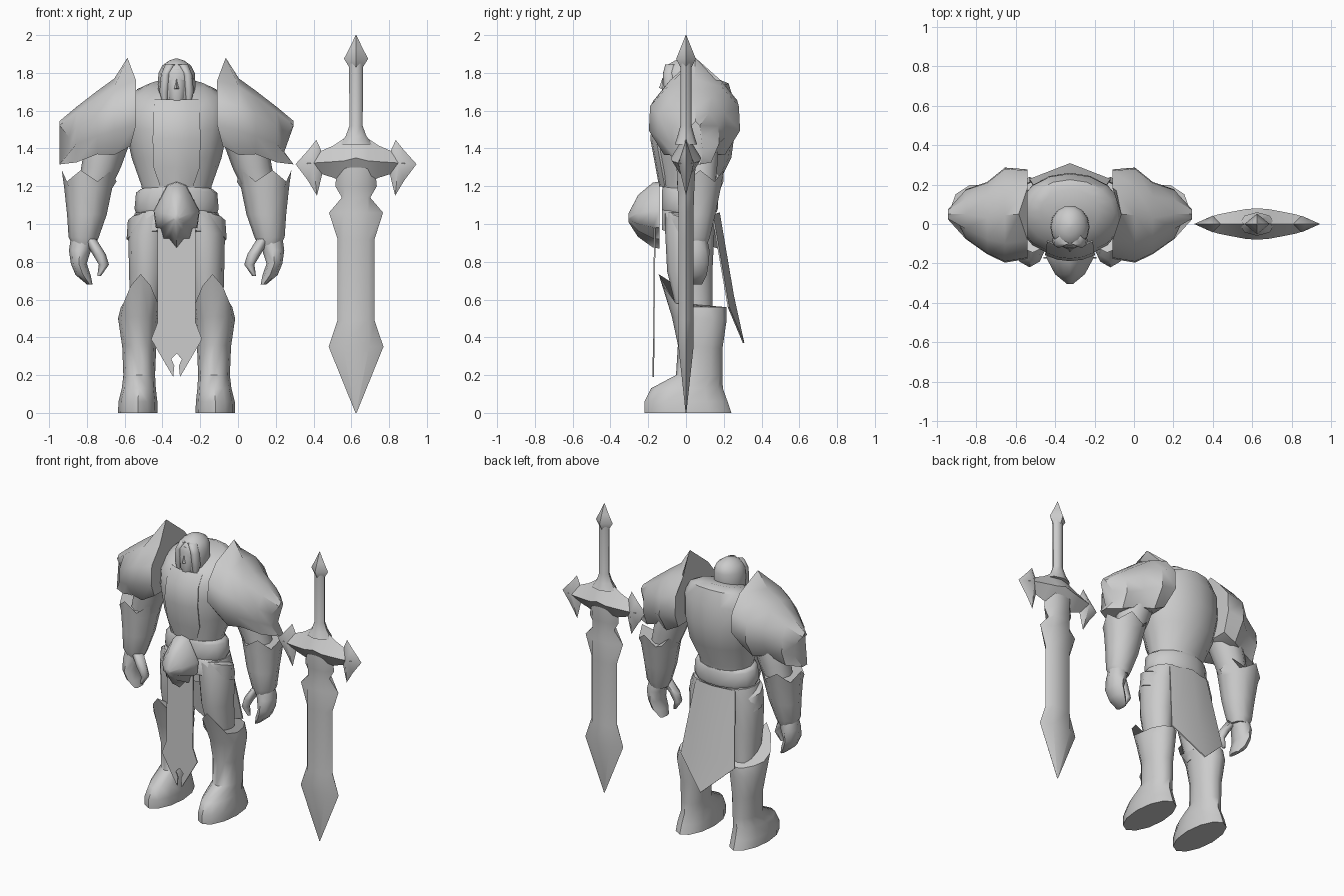
import bpy, bmesh, math

FIG, SWORD = -0.325, 0.625   # x centres of the figure and the sword
grey = bpy.data.materials.new("plain_grey")
grey.diffuse_color = (0.6, 0.6, 0.6, 1)


def make(name, verts, faces, x0=FIG, mirror=False, thick=0.0, angle=45):
    me = bpy.data.meshes.new(name)
    me.from_pydata(verts, [], faces)
    bm = bmesh.new()
    bm.from_mesh(me)
    bmesh.ops.recalc_face_normals(bm, faces=bm.faces)
    bm.to_mesh(me)
    bm.free()
    me.materials.append(grey)
    ob = bpy.data.objects.new(name, me)
    ob.location.x = x0
    bpy.context.collection.objects.link(ob)
    bpy.ops.object.select_all(action='DESELECT')
    ob.select_set(True)
    bpy.context.view_layer.objects.active = ob
    if thick:
        m = ob.modifiers.new("thickness", 'SOLIDIFY')
        m.thickness, m.offset = thick, 0
        bpy.ops.object.modifier_apply(modifier=m.name)
    bpy.ops.object.shade_smooth_by_angle(angle=math.radians(angle))
    if mirror:
        ob.modifiers.new("mirror", 'MIRROR').use_axis[0] = True
    return ob


def skin(rows, caps=True):
    """Faces joining closed rings of equal length."""
    n = len(rows[0])
    faces = [(i * n + k, i * n + (k + 1) % n, (i + 1) * n + (k + 1) % n, (i + 1) * n + k)
             for i in range(len(rows) - 1) for k in range(n)]
    if caps:
        faces += [tuple(range(n)), tuple(range((len(rows) - 1) * n, len(rows) * n))]
    return [v for r in rows for v in r], faces


def loft(name, rings, n=12, mirror=False, jag=0.0, peak=0.0, x0=FIG, angle=45):
    """Stack of ovals (x, y, z, rx, ry, rise at the front); jag and peak shape the top edge."""
    rows = []
    for i, (x, y, z, rx, ry, *t) in enumerate(rings):
        rise, last = (t[0] if t else 0), i == len(rings) - 1
        row = []
        for k in range(n):
            a = 2 * math.pi * k / n
            up = last * (jag * (-1) ** k + peak * max(0, -math.sin(a)) ** 3)
            row.append((x + rx * math.cos(a), y + ry * math.sin(a), z - rise * math.sin(a) + up))
        rows.append(row)
    return make(name, *skin(rows), x0=x0, mirror=mirror, angle=angle)


def gem(name, outline, centre, y, front, back, **kw):
    """Outline in x and z at depth y, domed to a middle point at front and back."""
    n = len(outline)
    verts = [(x, y, z) for x, z in outline]
    verts += [(centre[0], front, centre[1]), (centre[0], back, centre[1])]
    faces = [(k, (k + 1) % n, c) for k in range(n) for c in (n, n + 1)]
    return make(name, verts, faces, **kw)


def both(half):
    """Close a right half outline with its left half."""
    return half + [(-x, z) for x, z in reversed(half) if x > 0]


# Body
loft("torso", [(0, .02, .9, .17, .12), (0, .02, 1.08, .18, .135), (0, .02, 1.2, .185, .145),
               (0, .04, 1.35, .238, .2), (0, .045, 1.5, .27, .215), (0, .05, 1.62, .27, .205, -.03),
               (0, .055, 1.695, .225, .17, -.05), (0, .065, 1.735, .15, .11, -.03)], 16)
cols = (-1, -.5, 0, .5, 1)
rows = [(1.655, .115, -.115), (1.58, .12, -.17), (1.45, .125, -.183), (1.3, .12, -.155), (1.2, .085, -.137)]
pv = [(s * w, y + .03 * s * s, z) for z, w, y in rows for s in cols]
pf = [(5 * i + k, 5 * i + k + 1, 5 * i + k + 6, 5 * i + k + 5) for i in range(4) for k in range(4)]
make("chest_panel", pv, pf, thick=.012)

# Head with hood, face, nose and hair locks
loft("hood", [(0, -.01, 1.6, .08, .085), (0, -.015, 1.66, .094, .1), (0, -.015, 1.74, .1, .108),
              (0, -.015, 1.8, .096, .11), (0, -.012, 1.84, .075, .092), (0, -.01, 1.865, .04, .05),
              (0, -.01, 1.875, .01, .01)], 14)
loft("face", [(0, -.09, 1.63, .025, .03), (0, -.09, 1.67, .045, .038), (0, -.09, 1.75, .05, .04),
              (0, -.085, 1.82, .04, .03)], 10, angle=60)
gem("nose", [(0, 1.77), (.014, 1.715), (-.014, 1.715)], (0, 1.72), -.126, -.143, -.11, angle=60)
loft("hair_lock", [(.06, -.085, 1.63, .012, .015), (.066, -.085, 1.7, .025, .03),
                   (.058, -.085, 1.79, .025, .038), (.03, -.075, 1.845, .03, .035)], 8, True, angle=70)

# Belt and hip guard
loft("belt", [(0, .02, 1.06, .215, .145), (0, .02, 1.08, .223, .152), (0, .02, 1.165, .215, .152, .01),
              (0, .02, 1.185, .19, .146, .01)], 14)
loft("hip_guard", [(0, .02, .92, .265, .15, .05), (0, .02, 1.02, .258, .152, .05),
                   (0, .02, 1.05, .2, .14, .04)], 14)

# Buckle: domed shield with a ragged lower edge, in shrinking outlines
edge = both([(0, 1.225), (.05, 1.205), (.09, 1.13), (.122, 1.07), (.11, .98), (.085, .975),
             (.07, .92), (.04, .92), (0, .87)])
rows = [[(x * f, y, c + (z - c) * f) for x, z in edge]
        for f, y, c in ((1, -.14, 1.04), (.97, -.175, 1.04), (.62, -.255, 1.035), (.12, -.305, 1.03))]
make("buckle", *skin(rows), angle=70)

# Hanging cloths
flap = both([(0, .315), (.028, .285), (.012, .25), (.018, .19), (.135, .39), (.1, .48), (.1, 1.02)])
make("front_cloth", [(x, -.165 - .01 * (1 - z), z) for x, z in flap], [tuple(range(len(flap)))], thick=.008)
make("back_cloth", [(-.15, .14, 1.05), (0, .175, 1.06), (.15, .14, 1.05), (.205, .225, .56),
                    (0, .305, .37), (-.205, .225, .56), (0, .25, .62)],
     [(0, 1, 6, 5), (1, 2, 3, 6), (6, 3, 4), (5, 6, 4)], thick=.008)

# Legs: thighs, and boots rising to a pointed knee
loft("thigh", [(.17, .05, .5, .075, .09), (.155, .02, .75, .097, .12), (.148, .02, .95, .108, .13),
               (.12, .02, 1.06, .1, .13)], 12, True)
loft("boot", [(.205, .01, 0, .105, .23), (.205, .0, .06, .103, .22), (.2, .005, .13, .09, .19),
              (.198, .07, .2, .084, .123), (.198, .075, .35, .09, .118, .01),
              (.202, .07, .5, .108, .145, .01), (.19, .035, .56, .105, .18)], 12, True, peak=.175)

# Arms
loft("upper_arm", [(.46, .07, 1.12, .08, .08), (.4, .07, 1.3, .105, .1), (.36, .06, 1.45, .12, .12),
                   (.3, .05, 1.57, .12, .12)], 10, True)
loft("bracer", [(.49, .05, .89, .06, .065), (.492, .05, .93, .08, .08), (.475, .06, 1.05, .105, .1),
                (.468, .07, 1.19, .127, .12), (.463, .075, 1.255, .145, .13)], 10, True, jag=.03)
loft("hand", [(.495, .05, .93, .065, .06), (.512, .05, .86, .058, .075), (.518, .04, .79, .042, .08),
              (.495, .04, .73, .04, .07), (.46, .04, .68, .015, .045)], 8, True, angle=60)
loft("thumb", [(.46, .02, .92, .035, .04), (.41, .0, .84, .035, .035), (.385, .0, .785, .027, .03),
               (.41, .0, .725, .01, .012)], 6, True, angle=70)

# Shoulder guards: arched ribs (x, y, z, ry, rz, peak) running outward to a forked tip
ribs = [(.215, .05, 1.58, .235, .22, .08), (.33, .045, 1.55, .25, .215, .005), (.42, .03, 1.515, .19, .19, 0),
        (.53, .05, 1.465, .13, .155, 0), (.62, .05, 1.415, .04, .13, 0)]
rows = []
for i, (x, y, z, ry, rz, peak) in enumerate(ribs):
    row = []
    for k in range(9):
        a = math.radians(-50 + 35 * k)
        push = {0: .03, 4: .045, 8: .03}.get(k, 0) if i == 0 else 0
        if i == 4 and k in (1, 2, 6, 7):
            push = -.05
        low = .02 if i in (1, 3) and k in (0, 8) else 0
        row.append((x + push, y + ry * math.cos(a), z + rz * math.sin(a) - low + (peak if k == 4 else 0)))
    rows.append(row)
make("shoulder_guard", *skin(rows), mirror=True, angle=40)

# Sword: blade with a flat middle and bevelled edges, handle and pommel
blade = [(0, .003, .002, .002), (.35, .145, .07, .04), (.49, .098, .065, .04), (.92, .098, .065, .04),
         (1.06, .143, .065, .04), (1.14, .075, .06, .042), (1.2, .11, .06, .045), (1.3, .1, .06, .05)]
make("blade", *skin([[(w, 0, z), (f, d, z), (-f, d, z), (-w, 0, z), (-f, -d, z), (f, -d, z)]
                     for z, w, f, d in blade]), x0=SWORD, angle=65)
loft("handle", [(0, 0, 1.42, .09, .06), (0, 0, 1.465, .055, .045), (0, 0, 1.52, .035, .03),
                (0, 0, 1.85, .037, .03)], 8, x0=SWORD)
loft("pommel", [(0, 0, 1.83, .036, .03), (0, 0, 1.875, .064, .052), (0, 0, 1.93, .035, .03),
                (0, 0, 2.0, .002, .002)], 4, x0=SWORD, angle=60)

# Crossguard: diamond sections (x, z, half height, half depth) with barbed tips
bar = [(0, 1.35, .13, .08), (.06, 1.335, .12, .075), (.12, 1.33, .085, .064), (.2, 1.325, .055, .048),
       (.26, 1.32, .03, .028)]
bar = [(-x, z, h, d) for x, z, h, d in bar[:0:-1]] + bar
make("crossguard", *skin([[(x, 0, z + h), (x, d, z), (x, 0, z - h), (x, -d, z)] for x, z, h, d in bar]),
     x0=SWORD, angle=60)
gem("guard_barb", [(.21, 1.445), (.25, 1.395), (.32, 1.317), (.255, 1.23), (.207, 1.15), (.18, 1.26),
                   (.185, 1.39)], (.225, 1.32), 0, -.042, .042, x0=SWORD, mirror=True, angle=60)
